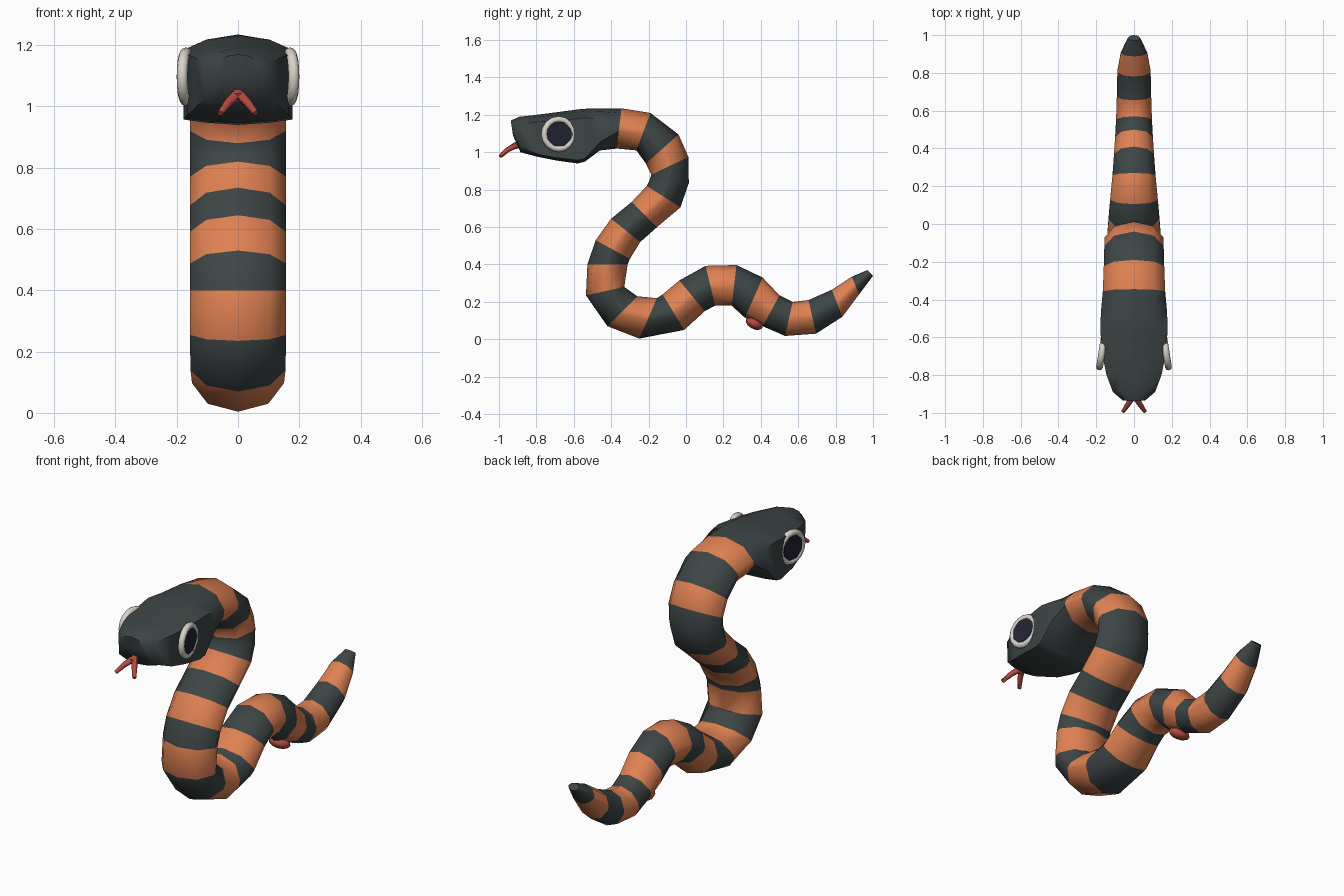
import bpy, bmesh, math
from mathutils import Vector, Matrix

if "Cube" in bpy.data.objects:
    bpy.data.objects.remove(bpy.data.objects["Cube"])


def mat(name, r, g, b):
    m = bpy.data.materials.new(name)
    m.diffuse_color = (r, g, b, 1)
    m.use_nodes = True
    m.node_tree.nodes["Principled BSDF"].inputs["Base Color"].default_value = m.diffuse_color
    return m


DARK = mat("charcoal", 0.048, 0.06, 0.06)
ORANGE = mat("orange", 0.74, 0.22, 0.085)
RED = mat("red", 0.47, 0.07, 0.05)
WHITE = mat("off_white", 0.68, 0.65, 0.58)
PUPIL = mat("pupil_navy", 0.017, 0.017, 0.035)


def finish(name, bm, mats, angle=50):
    bmesh.ops.recalc_face_normals(bm, faces=bm.faces[:])
    me = bpy.data.meshes.new(name)
    bm.to_mesh(me)
    bm.free()
    for m in mats:
        me.materials.append(m)
    ob = bpy.data.objects.new(name, me)
    bpy.context.collection.objects.link(ob)
    bpy.ops.object.select_all(action='DESELECT')
    bpy.context.view_layer.objects.active = ob
    ob.select_set(True)
    bpy.ops.object.shade_smooth_by_angle(angle=math.radians(angle))
    return ob


# Cross-sections: half outlines from back to belly (x factor, depth factor)
ROUND = [(0, 1), (.66, .76), (1, .14), (1, -.14), (.66, -.76), (0, -1)]
BOXY = [(0, 1), (.57, .9), (1, .66), (1, -.88), (.6, -.95), (0, -1)]


def loft(name, rings, colours, boxy):
    """Rings: (back y, back z, belly y, belly z, half width)."""
    bm = bmesh.new()
    loops = []
    for (ay, az, by, bz, w), s in zip(rings, boxy):
        prof = [(p[0] * (1 - s) + q[0] * s, p[1] * (1 - s) + q[1] * s)
                for p, q in zip(ROUND, BOXY)]
        prof += [(-u, v) for u, v in prof[-2:0:-1]]
        loops.append([bm.verts.new((w * u, (ay + by) / 2 + v * (ay - by) / 2,
                                    (az + bz) / 2 + v * (az - bz) / 2))
                      for u, v in prof])
    n = len(loops[0])
    for i in range(len(loops) - 1):
        for j in range(n):
            k = (j + 1) % n
            f = bm.faces.new((loops[i][j], loops[i][k],
                              loops[i + 1][k], loops[i + 1][j]))
            f.material_index = colours[i]
    bm.faces.new(loops[0]).material_index = colours[0]
    bm.faces.new(loops[-1]).material_index = colours[-1]
    return finish(name, bm, [DARK, ORANGE])


# Head
head = [(-.937, 1.17, -.925, 1.09, .06), (-.89, 1.19, -.885, 1.0, .112),
        (-.80, 1.2, -.79, .975, .146), (-.70, 1.213, -.70, .957, .166),
        (-.57, 1.23, -.58, .94, .177), (-.53, 1.233, -.54, .95, .178),
        (-.45, 1.235, -.46, 1.01, .174), (-.345, 1.235, -.37, 1.02, .165)]
loft("head", head, [0] * 7, [.6, .8, 1, 1, 1, 1, .6, 0])

# Banded body, from neck to tail tip
body = [(-.345, 1.235, -.37, 1.02, .165), (-.19, 1.21, -.265, 1.01, .16),
        (-.04, 1.095, -.215, .94, .157), (.013, .975, -.185, .88, .157),
        (.015, .835, -.195, .85, .157), (-.03, .705, -.21, .82, .157),
        (-.155, .60, -.29, .735, .157), (-.245, .52, -.40, .645, .157),
        (-.30, .43, -.483, .53, .157), (-.312, .40, -.527, .40, .157),
        (-.33, .28, -.535, .235, .157), (-.26, .23, -.42, .07, .155),
        (-.155, .22, -.25, .004, .15), (-.125, .24, -.01, .05, .142),
        (-.035, .315, .10, .15, .134), (.105, .393, .155, .18, .126),
        (.27, .397, .245, .18, .114), (.41, .33, .315, .115, .106),
        (.50, .235, .41, .07, .10), (.57, .2, .53, .018, .095),
        (.655, .21, .695, .03, .091), (.78, .265, .835, .12, .088),
        (.887, .335, .925, .24, .07), (.97, .37, 1.0, .34, .032)]
bands = [1, 0, 1, 0] + [i % 2 for i in range(len(body) - 5)]
loft("banded_body", body, bands, [0] * len(body))

# Eyes: pale rim torus and flat eight-sided pupil
for side, label in ((1, "right"), (-1, "left")):
    turn = Matrix.Rotation(side * math.radians(9), 4, 'Z')
    place = Matrix.Translation((side * .17, -.68, 1.097)) @ turn
    bm = bmesh.new()
    grid = []
    for i in range(16):
        a = math.tau * i / 16
        row = []
        for j in range(8):
            t = math.tau * j / 8
            r = .079 + .017 * math.cos(t)
            p = Vector((.018 * math.sin(t), r * math.cos(a), r * math.sin(a)))
            row.append(bm.verts.new(place @ p))
        grid.append(row)
    for i in range(16):
        for j in range(8):
            i2, j2 = (i + 1) % 16, (j + 1) % 8
            bm.faces.new((grid[i][j], grid[i2][j], grid[i2][j2], grid[i][j2]))
    finish(label + "_eye_rim", bm, [WHITE], 60)
    bm = bmesh.new()
    flat = Matrix.Rotation(math.pi / 2, 4, 'Y') @ Matrix.Rotation(math.pi / 8, 4, 'Z')
    bmesh.ops.create_cone(bm, cap_ends=True, segments=8, radius1=.069, radius2=.069,
                          depth=.008, matrix=place @ Matrix.Translation((side * .011, 0, 0)) @ flat)
    finish(label + "_pupil", bm, [PUPIL], 30)


def tube(name, pts, radii):
    """Six-sided tapering tube along a path."""
    bm = bmesh.new()
    pts = [Vector(p) for p in pts]
    loops = []
    for i, (p, r) in enumerate(zip(pts, radii)):
        d = pts[min(i + 1, len(pts) - 1)] - pts[max(i - 1, 0)]
        q = d.to_track_quat('Z', 'Y')
        loops.append([bm.verts.new(p + q @ Vector((r * math.cos(math.tau * j / 6),
                                                   r * math.sin(math.tau * j / 6), 0)))
                      for j in range(6)])
    for a, b in zip(loops, loops[1:]):
        for j in range(6):
            bm.faces.new((a[j], a[(j + 1) % 6], b[(j + 1) % 6], b[j]))
    bm.faces.new(loops[0])
    bm.faces.new(loops[-1])
    finish(name, bm, [RED], 60)


# Forked tongue
tube("tongue_stem", [(0, -.85, 1.055), (0, -.90, 1.04), (0, -.928, 1.028)], [.024, .022, .018])
for s, label in ((1, "right"), (-1, "left")):
    tube(label + "_tongue_fork", [(s * .006, -.912, 1.036), (s * .032, -.955, 1.012),
                                  (s * .058, -.993, .978)], [.017, .014, .010])

# Small red vent under the tail
bm = bmesh.new()
bmesh.ops.create_uvsphere(bm, u_segments=10, v_segments=6, radius=1,
                          matrix=Matrix.Translation((0, .365, .085))
                          @ Matrix.Rotation(math.radians(-28), 4, 'X')
                          @ Matrix.Diagonal((.06, .05, .03, 1)))
finish("belly_vent", bm, [RED], 60)
